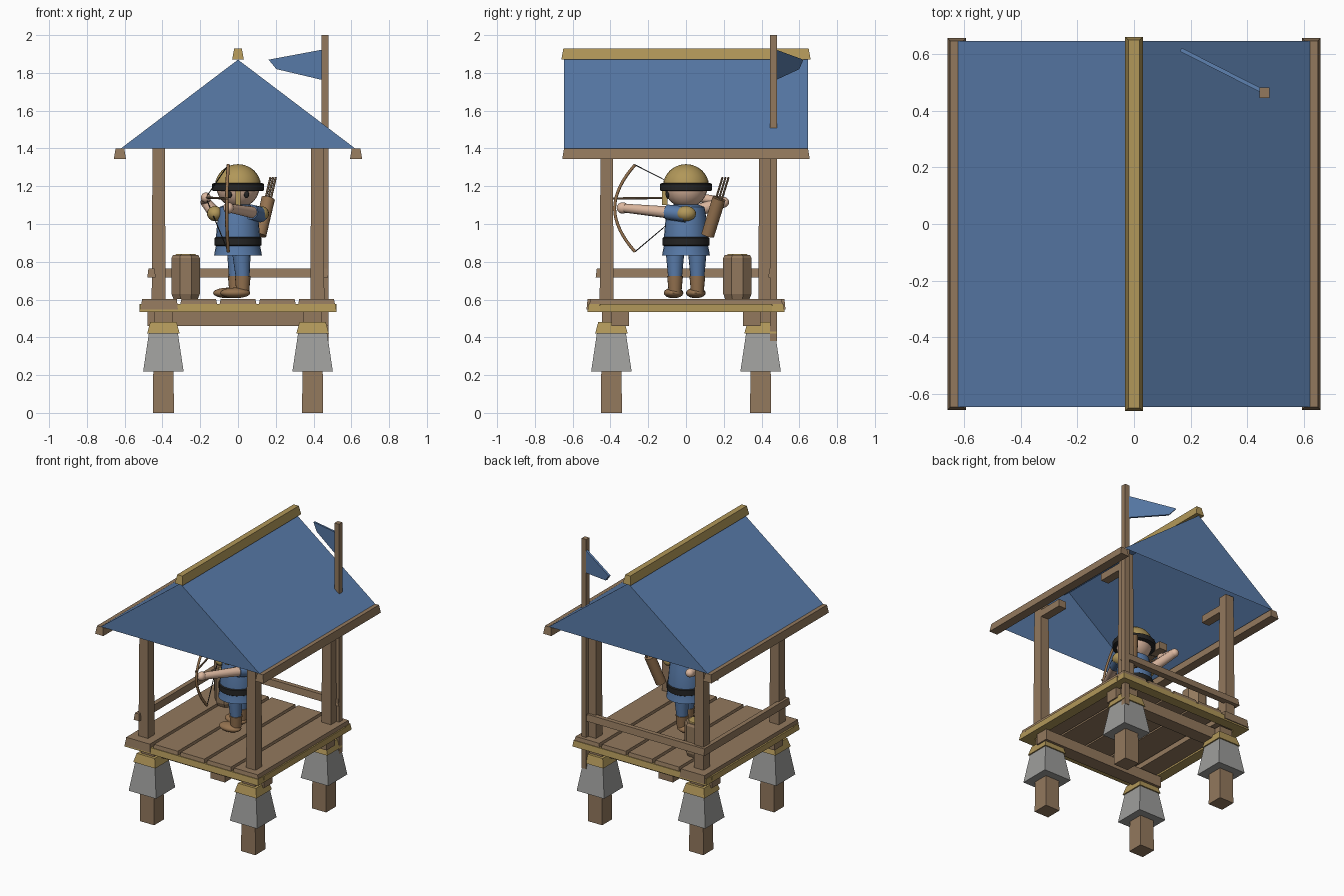
import bpy, bmesh, math
from mathutils import Vector

if "Cube" in bpy.data.objects:
    bpy.data.objects.remove(bpy.data.objects["Cube"])


def material(name, r, g, b):
    m = bpy.data.materials.new(name)
    m.use_nodes = True
    m.diffuse_color = (r, g, b, 1)
    m.node_tree.nodes["Principled BSDF"].inputs["Base Color"].default_value = (r, g, b, 1)
    return m


WOOD = material("brown wood", 0.29, 0.19, 0.11)
TRIM = material("golden wood", 0.44, 0.31, 0.10)
BLUE = material("blue cloth", 0.10, 0.20, 0.40)
STONE = material("grey stone", 0.34, 0.34, 0.33)
SKIN = material("skin", 0.72, 0.48, 0.35)
BLACK = material("black leather", 0.018, 0.018, 0.018)
LEATHER = material("brown leather", 0.30, 0.17, 0.08)


def finish(name, bm, mat, smooth=False):
    bmesh.ops.recalc_face_normals(bm, faces=bm.faces)
    me = bpy.data.meshes.new(name)
    bm.to_mesh(me)
    bm.free()
    me.materials.append(mat)
    ob = bpy.data.objects.new(name, me)
    bpy.context.collection.objects.link(ob)
    if smooth:
        bpy.ops.object.select_all(action="DESELECT")
        ob.select_set(True)
        bpy.context.view_layer.objects.active = ob
        bpy.ops.object.shade_smooth_by_angle(angle=math.radians(40))
    return ob


def block(name, mat, x, y, z0, z1, hx, hy, inset=0.0):
    """Upright box whose top is inset on every side."""
    bm = bmesh.new()
    bmesh.ops.create_cube(bm, size=2)
    for v in bm.verts:
        s = inset if v.co.z > 0 else 0
        v.co = (x + v.co.x * (hx - s), y + v.co.y * (hy - s), z1 if v.co.z > 0 else z0)
    return finish(name, bm, mat)


def rod(name, mat, a, b, r0, r1, sides=12, smooth=True):
    """Tapered cylinder from point a to point b."""
    a, b = Vector(a), Vector(b)
    bm = bmesh.new()
    bmesh.ops.create_cone(bm, cap_ends=True, segments=sides, radius1=r0, radius2=r1, depth=(b - a).length)
    rot = (b - a).to_track_quat("Z", "Y")
    for v in bm.verts:
        v.co = rot @ v.co + (a + b) / 2
    return finish(name, bm, mat, smooth)


def ball(name, mat, centre, radii, above=None):
    """Ellipsoid, optionally keeping only the part above a height."""
    bm = bmesh.new()
    bmesh.ops.create_uvsphere(bm, u_segments=20, v_segments=12, radius=1)
    for v in bm.verts:
        v.co = [c + p * r for c, p, r in zip(centre, v.co, radii)]
    if above is not None:
        bmesh.ops.bisect_plane(bm, geom=bm.verts[:] + bm.edges[:] + bm.faces[:],
                               plane_co=(0, 0, above), plane_no=(0, 0, 1), clear_inner=True)
    return finish(name, bm, mat, True)


def lathe(name, mat, profile, x=0, y=0, sides=24, smooth=True, turn=0.0):
    """Closed turned shape from (radius, height) pairs."""
    bm = bmesh.new()
    rings = []
    for r, z in profile:
        angles = [math.tau * i / sides + turn for i in range(sides)]
        rings.append([bm.verts.new((x + r * math.cos(t), y + r * math.sin(t), z)) for t in angles])
    for low, high in zip(rings, rings[1:]):
        for i in range(sides):
            j = (i + 1) % sides
            bm.faces.new((low[i], low[j], high[j], high[i]))
    bm.faces.new(rings[0])
    bm.faces.new(rings[-1])
    return finish(name, bm, mat, smooth)


# Stilts, stone footings and posts at the four corners
for sx, side in ((-1, "right"), (1, "left")):
    for sy, end in ((-1, "front"), (1, "back")):
        tag = f"_{end}_{side}"
        x, y = sx * 0.395, sy * 0.395
        block("stilt" + tag, WOOD, x, y, 0, 0.535, 0.056, 0.056, 0.006)
        block("stone_footing" + tag, STONE, x, y, 0.22, 0.42, 0.107, 0.107, 0.03)
        block("footing_cap" + tag, TRIM, x, y, 0.42, 0.48, 0.086, 0.086, 0.016)
        block("post" + tag, WOOD, sx * 0.42, sy * 0.42, 0.59, 1.52, 0.037, 0.037, 0.005)
        block("post_bracket" + tag, WOOD, sx * 0.42, sy * 0.315, 1.415, 1.465, 0.03, 0.105)

# Floor beams, edge frame and planks
for s, tag in ((-1, "front"), (1, "back")):
    block("floor_beam_" + tag, WOOD, 0, s * 0.348, 0.46, 0.535, 0.48, 0.047)
    block("floor_edge_" + tag, TRIM, 0, s * 0.487, 0.535, 0.577, 0.522, 0.035, 0.006)
for s, tag in ((-1, "right"), (1, "left")):
    block("floor_edge_" + tag, TRIM, s * 0.487, 0, 0.535, 0.577, 0.035, 0.455)
for i in range(5):
    long = 0.527 if i == 0 else 0.512
    block(f"plank_{i + 1}", WOOD, (i - 2) * 0.208, 0, 0.547 if i == 0 else 0.572,
          0.603, 0.098, long, 0.006)

# Railings on the back and right sides
block("rail_back", WOOD, 0, 0.458, 0.718, 0.765, 0.478, 0.022, 0.006)
block("rail_right", WOOD, -0.458, 0, 0.718, 0.765, 0.022, 0.478, 0.006)

# Open-bottomed gable roof
bm = bmesh.new()
front, back = [[bm.verts.new(p) for p in ((-0.62, y, 1.4), (0, y, 1.87), (0.62, y, 1.4))]
               for y in (-0.645, 0.645)]
bm.faces.new(front)
bm.faces.new(back)
for i in (0, 1):
    bm.faces.new((front[i], front[i + 1], back[i + 1], back[i]))
finish("roof", bm, BLUE)
block("ridge_beam", TRIM, 0, 0, 1.87, 1.93, 0.031, 0.66, 0.011)
for s, tag in ((-1, "right"), (1, "left")):
    block("eave_beam_" + tag, WOOD, s * 0.625, 0, 1.345, 1.4, 0.032, 0.655, 0.009)

# Flagpole and pennant
block("flagpole", WOOD, 0.46, 0.463, 0.38, 2.0, 0.018, 0.018)
bm = bmesh.new()
across = Vector((-0.295, 0.15, 0))
offset = Vector((0.15, 0.295, 0)).normalized() * 0.007
outline = ((0, 1.925), (1, 1.87), (0.86, 1.82), (0, 1.76))
sheets = [[bm.verts.new(Vector((0.46, 0.465, z)) + across * t + offset * s) for t, z in outline]
          for s in (-1, 1)]
for sheet in sheets:
    bm.faces.new(sheet)
for i in range(4):
    j = (i + 1) % 4
    bm.faces.new((sheets[0][i], sheets[0][j], sheets[1][j], sheets[1][i]))
finish("flag", bm, BLUE)

# Barrel
lathe("barrel", WOOD, ((0.07, 0.603), (0.081, 0.63), (0.081, 0.82), (0.072, 0.836)),
      -0.277, 0.272, 8, False, math.pi / 8)
lathe("barrel_lid", TRIM, ((0.06, 0.834), (0.055, 0.842)), -0.277, 0.272, 8, False, math.pi / 8)

# Archer: legs and boots turned sideways
for x, y, tag in ((0.025, -0.058, "front"), (-0.012, 0.06, "rear")):
    rod("trouser_" + tag, BLUE, (x, y, 0.71), (x * 0.7, y, 0.86), 0.036, 0.05, 16)
    rod("boot_shaft_" + tag, LEATHER, (x, y, 0.63), (x, y, 0.725), 0.033, 0.042, 16)
    ball("boot_foot_" + tag, LEATHER, (x - 0.04, y - 0.008, 0.635), (0.08, 0.052, 0.028))

# Archer: tunic, belt and shoulder guards
lathe("tunic", BLUE, ((0.127, 0.833), (0.116, 0.89), (0.116, 0.94), (0.108, 1.03), (0.098, 1.09), (0.06, 1.105)))
lathe("belt", BLACK, ((0.117, 0.883), (0.124, 0.888), (0.124, 0.926), (0.117, 0.931)))
for s, tag in ((-1, "right"), (1, "left")):
    ball("shoulder_guard_" + tag, TRIM, (s * 0.122, 0, 1.055), (0.042, 0.053, 0.04))

# Archer: head, helmet and face
ball("head", SKIN, (0, 0, 1.2), (0.115, 0.115, 0.115))
ball("helmet", TRIM, (0, 0, 1.2), (0.122, 0.122, 0.117), 1.19)
lathe("helmet_band", BLACK, ((0.128, 1.174), (0.138, 1.178), (0.138, 1.211), (0.128, 1.216)))
block("nose_guard", TRIM, 0, -0.113, 1.1, 1.18, 0.012, 0.014)
for s, tag in ((-1, "right"), (1, "left")):
    ball("eye_" + tag, BLACK, (s * 0.045, -0.098, 1.157), (0.013, 0.01, 0.02))

# Archer: arms drawing the bow
GRIP = (-0.05, -0.335, 1.085)
NOCK = (-0.17, 0.07, 1.14)
ELBOW = (-0.17, 0.2, 1.115)
rod("bow_arm", SKIN, (0.11, -0.03, 1.055), GRIP, 0.034, 0.023)
rod("bow_sleeve", BLUE, (0.12, 0, 1.05), (0.07, -0.1, 1.063), 0.042, 0.04)
ball("bow_hand", SKIN, GRIP, (0.028, 0.032, 0.03))
rod("upper_draw_arm", SKIN, (-0.125, 0.02, 1.06), ELBOW, 0.034, 0.028)
rod("draw_forearm", SKIN, ELBOW, NOCK, 0.028, 0.022)
ball("elbow", SKIN, ELBOW, (0.028, 0.028, 0.028))
ball("draw_hand", SKIN, NOCK, (0.026, 0.03, 0.027))


# Bow, string and arrow
def wire(name, mat, points, radius):
    cu = bpy.data.curves.new(name, "CURVE")
    cu.dimensions = "3D"
    cu.bevel_depth = radius
    cu.bevel_resolution = 1
    sp = cu.splines.new("POLY")
    sp.points.add(len(points) - 1)
    for p, co in zip(sp.points, points):
        p.co = (*co, 1)
    cu.materials.append(mat)
    ob = bpy.data.objects.new(name, cu)
    bpy.context.collection.objects.link(ob)


limb = []
for i in range(17):
    t = i / 8 - 1
    limb.append((-0.06 + 0.008 * t * t, -0.378 + 0.108 * abs(t) ** 1.9, 1.083 + 0.23 * t))
wire("bow", LEATHER, limb, 0.009)
wire("bow_string", BLACK, (limb[0], NOCK, limb[-1]), 0.003)
rod("arrow", WOOD, NOCK, (-0.058, -0.39, 1.135), 0.006, 0.006, 8)

# Quiver with spare arrows
low, high = Vector((0.115, 0.115, 0.94)), Vector((0.16, 0.175, 1.135))
axis = (high - low).normalized()
rod("quiver", LEATHER, low, high, 0.035, 0.036, 16)
for i in range(3):
    side = Vector((0.014 * (i - 1), 0.016 * (i - 1), 0))
    rod(f"spare_arrow_{i + 1}", WOOD, high + side - axis * 0.03, high + side + axis * 0.12, 0.006, 0.006, 6, False)
